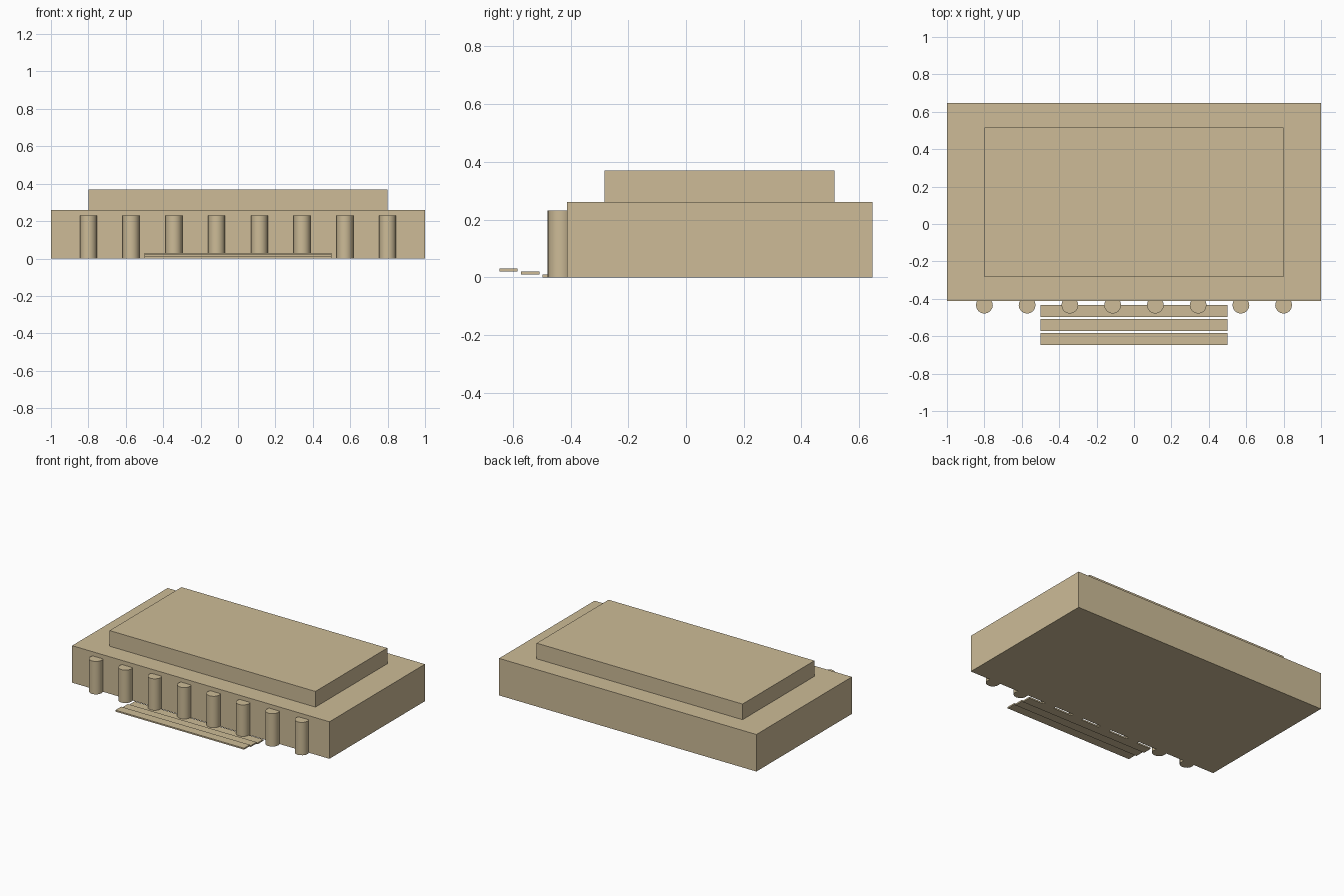
import bpy

if "Cube" in bpy.data.objects:
    bpy.data.objects.remove(bpy.data.objects["Cube"])

stone = bpy.data.materials.new("sandstone")
stone.diffuse_color = (0.61, 0.50, 0.31, 1)
stone.use_nodes = True
stone.node_tree.nodes["Principled BSDF"].inputs["Base Color"].default_value = stone.diffuse_color


def finish(name):
    ob = bpy.context.object
    ob.name = name
    ob.data.materials.append(stone)
    return ob


def box(name, x, y, z):
    """Box from (min, max) ranges on each axis."""
    bpy.ops.mesh.primitive_cube_add(size=1, location=[sum(r) / 2 for r in (x, y, z)])
    ob = finish(name)
    ob.scale = [r[1] - r[0] for r in (x, y, z)]
    bpy.ops.object.transform_apply(location=False, rotation=False, scale=True)
    return ob


# Main hall and set-back upper storey
box("main_hall", (-1, 1), (-0.413, 0.647), (0, 0.26))
box("upper_storey", (-0.8, 0.8), (-0.283, 0.515), (0.26, 0.37))

# Row of columns half sunk into the front wall
count, radius, height = 8, 0.045, 0.231
for i in range(count):
    x = -0.8 + 1.6 * i / (count - 1)
    bpy.ops.mesh.primitive_cylinder_add(vertices=16, radius=radius, depth=height,
                                        location=(x, -0.434, height / 2))
    finish(f"column_{i + 1}")
    bpy.ops.object.shade_smooth_by_angle()

# Three thin entrance slabs, each further out and slightly higher
for i in range(3):
    y = -0.433 - 0.075 * i
    box(f"step_{i + 1}", (-0.5, 0.5), (y - 0.064, y), (0.01 * i, 0.01 * (i + 1)))
